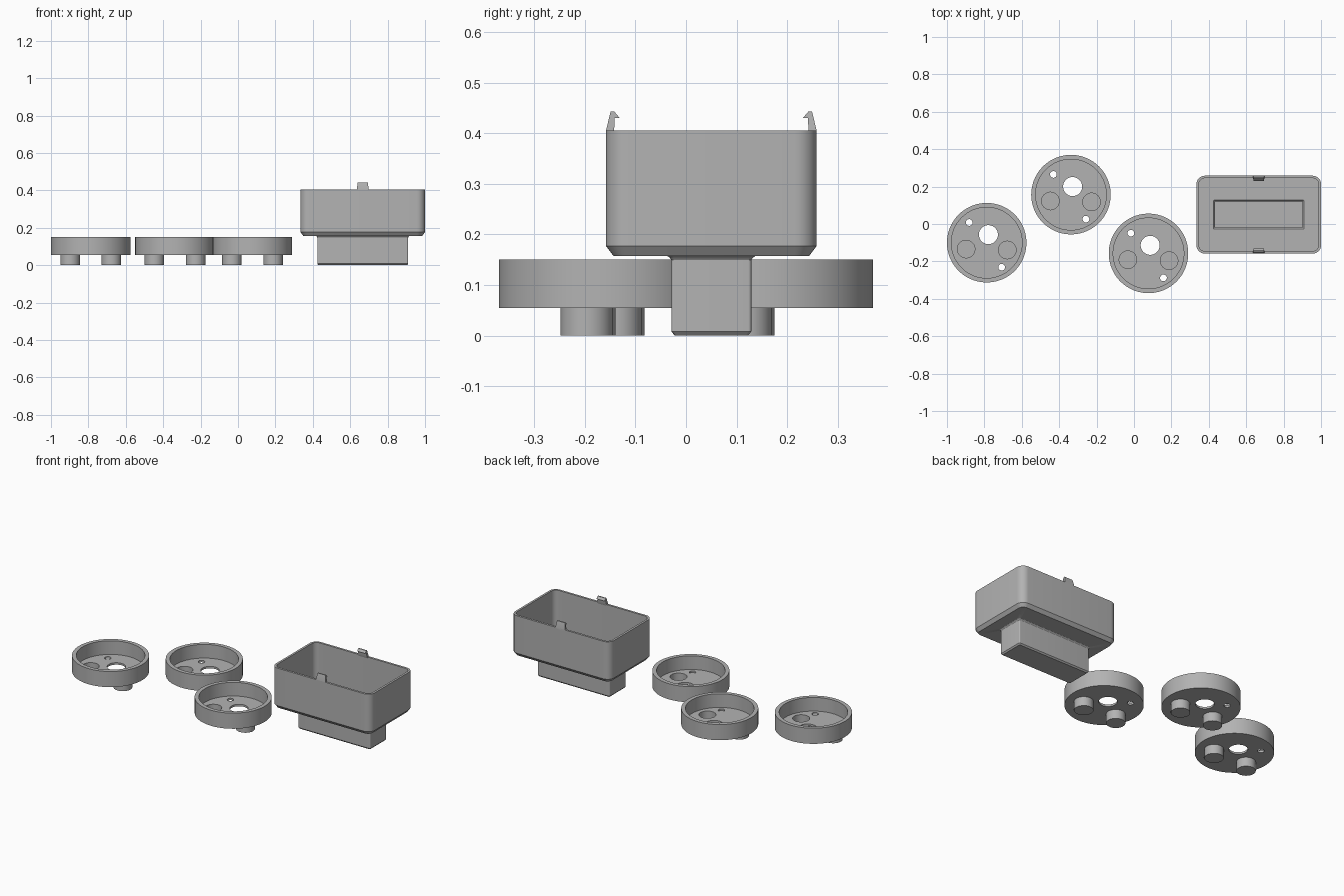
import bpy, bmesh, math

if "Cube" in bpy.data.objects:
    bpy.data.objects.remove(bpy.data.objects["Cube"])

grey = bpy.data.materials.new("plain grey")
grey.diffuse_color = (0.45, 0.45, 0.45, 1)
grey.use_nodes = True
grey.node_tree.nodes["Principled BSDF"].inputs["Base Color"].default_value = grey.diffuse_color


def finish(ob):
    ob.data.materials.clear()
    ob.data.materials.append(grey)
    bpy.ops.object.select_all(action='DESELECT')
    ob.select_set(True)
    bpy.context.view_layer.objects.active = ob
    bpy.ops.object.shade_smooth_by_angle(angle=math.radians(30))


def mesh_object(name, bm):
    bmesh.ops.recalc_face_normals(bm, faces=bm.faces)
    me = bpy.data.meshes.new(name)
    bm.to_mesh(me)
    bm.free()
    ob = bpy.data.objects.new(name, me)
    bpy.context.collection.objects.link(ob)
    return ob


def cylinder(x, y, r, z0, z1, sides=48):
    bpy.ops.mesh.primitive_cylinder_add(vertices=sides, radius=r, depth=z1 - z0,
                                        location=(x, y, (z0 + z1) / 2))
    return bpy.context.object


def combine(ob, tool, operation):
    mod = ob.modifiers.new("combine", 'BOOLEAN')
    mod.operation, mod.solver, mod.object = operation, 'EXACT', tool
    bpy.context.view_layer.objects.active = ob
    bpy.ops.object.modifier_apply(modifier=mod.name)
    bpy.data.objects.remove(tool)


# Round dishes with two hollow feet and three through holes
FEET = [(-0.11, -0.034), (0.11, -0.039)]
HOLES = [(0.009, 0.043, 0.051), (-0.094, 0.108, 0.018), (0.08, -0.131, 0.018)]
DISHES = [("dish_left", -0.7875, -0.1), ("dish_middle", -0.337, 0.157),
          ("dish_right", 0.0775, -0.157)]
for name, cx, cy in DISHES:
    dish = cylinder(cx, cy, 0.2125, 0.055, 0.15, 96)
    dish.name = name
    for fx, fy in FEET:
        combine(dish, cylinder(cx + fx, cy + fy, 0.052, 0, 0.06), 'UNION')
    combine(dish, cylinder(cx, cy, 0.189, 0.067, 0.2, 96), 'DIFFERENCE')
    for fx, fy in FEET:
        combine(dish, cylinder(cx + fx, cy + fy, 0.047, 0.012, 0.1), 'DIFFERENCE')
    for hx, hy, r in HOLES:
        combine(dish, cylinder(cx + hx, cy + hy, r, 0.03, 0.1, 32), 'DIFFERENCE')
    finish(dish)

# Open box with narrow hollow neck, lofted through rounded rectangles
BX, BY = 0.667, 0.05
RINGS = [  # half x, half y, corner radius, z
    (0.236, 0.072, 0.004, 0), (0.243, 0.079, 0.006, 0.008),
    (0.243, 0.079, 0.006, 0.149), (0.246, 0.082, 0.008, 0.154),
    (0.251, 0.087, 0.012, 0.157),
    (0.318, 0.193, 0.03, 0.157), (0.333, 0.208, 0.044, 0.177),
    (0.333, 0.208, 0.044, 0.405), (0.32, 0.195, 0.032, 0.405),
    (0.32, 0.195, 0.032, 0.17),
    (0.242, 0.078, 0.006, 0.17), (0.234, 0.07, 0.004, 0.16),
    (0.234, 0.07, 0.004, 0.012)]
bm = bmesh.new()
loops = []
for hx, hy, r, z in RINGS:
    loop = []
    for k, (sx, sy) in enumerate([(1, 1), (-1, 1), (-1, -1), (1, -1)]):
        for i in range(9):
            a = (k + i / 8) * math.pi / 2
            loop.append(bm.verts.new((BX + sx * (hx - r) + r * math.cos(a),
                                      BY + sy * (hy - r) + r * math.sin(a), z)))
    loops.append(loop)
for a, b in zip(loops, loops[1:]):
    for i in range(len(a)):
        j = (i + 1) % len(a)
        bm.faces.new((a[i], a[j], b[j], b[i]))
bm.faces.new(loops[0])
bm.faces.new(loops[-1])
finish(mesh_object("box_with_neck", bm))

# Hooked snap clips on the long sides of the rim
CLIP = [(0.208, 0.395), (0.208, 0.405), (0.199, 0.443), (0.192, 0.443),
        (0.181, 0.43), (0.191, 0.43), (0.192, 0.405), (0.196, 0.395)]
for name, side in (("front_clip", -1), ("back_clip", 1)):
    bm = bmesh.new()
    ends = [[bm.verts.new((BX + s * (0.032 if z < 0.41 else 0.027), BY + side * y, z))
             for y, z in CLIP] for s in (-1, 1)]
    for e in ends:
        bm.faces.new(e)
    for i in range(len(CLIP)):
        j = (i + 1) % len(CLIP)
        bm.faces.new((ends[0][i], ends[0][j], ends[1][j], ends[1][i]))
    finish(mesh_object(name, bm))
